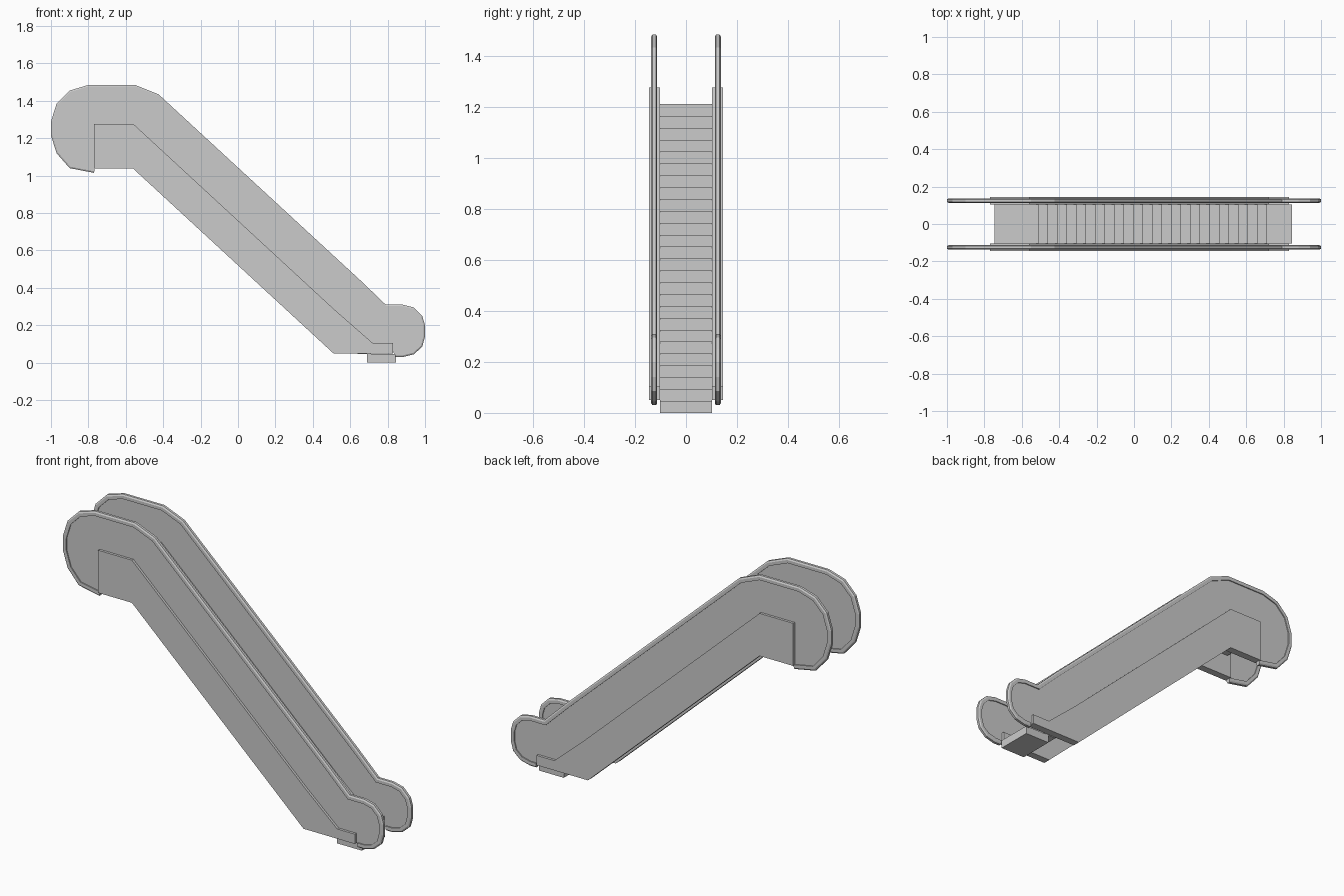
import bpy, bmesh
from mathutils import Vector

if "Cube" in bpy.data.objects:
    bpy.data.objects.remove(bpy.data.objects["Cube"])

# Handrail outline (x, z), clockwise from the upper return end to the lower one
RAIL = [(-.77, 1.015), (-.90, 1.04), (-.97, 1.12), (-1, 1.215), (-1, 1.29), (-.97, 1.385),
        (-.90, 1.455), (-.80, 1.485), (-.55, 1.485), (-.425, 1.435), (.66, .435), (.79, .31),
        (.88, .31), (.94, .295), (.985, .25), (1, .2), (1, .14), (.985, .085),
        (.94, .045), (.88, .03), (.84, .03)]
SKIRT = [(-.77, 1.277), (-.56, 1.277), (.52, .28), (.72, .105), (.83, .105),
         (.83, .05), (.51, .05), (-.56, 1.037), (-.77, 1.037)]


def make_object(name, bm):
    bmesh.ops.recalc_face_normals(bm, faces=bm.faces)
    mesh = bpy.data.meshes.new(name)
    bm.to_mesh(mesh)
    bm.free()
    ob = bpy.data.objects.new(name, mesh)
    bpy.context.collection.objects.link(ob)
    return ob


def mirror_y(ob):
    mod = ob.modifiers.new("other_side", 'MIRROR')
    mod.use_axis = (False, True, False)


def plate(name, pts, y0, y1):
    bm = bmesh.new()
    face = bm.faces.new([bm.verts.new((x, y0, z)) for x, z in pts])
    ext = bmesh.ops.extrude_face_region(bm, geom=[face])
    verts = [v for v in ext['geom'] if isinstance(v, bmesh.types.BMVert)]
    bmesh.ops.translate(bm, verts=verts, vec=(0, y1 - y0, 0))
    return make_object(name, bm)


def inset(pts, d):
    """Mitred inward offset of an open clockwise path."""
    p = [Vector(q) for q in pts]
    normals = []
    for a, b in zip(p, p[1:]):
        t = (b - a).normalized()
        normals.append(Vector((t.y, -t.x)))
    out = []
    for i, q in enumerate(p):
        n0, n1 = normals[max(i - 1, 0)], normals[min(i, len(normals) - 1)]
        out.append(q + (n0 + n1) * d / (1 + n0.dot(n1)))
    return out


def box(name, x0, x1, z0, z1, half):
    return plate(name, [(x0, z0), (x1, z0), (x1, z1), (x0, z1)], -half, half)


# Side skirts
mirror_y(plate("side_skirt", SKIRT, .103, .145))

# Balustrade panels, their lower edge hidden inside the skirts
panel = [tuple(q) for q in inset(RAIL, .012)]
panel += [(.82, .07), (.53, .09), (-.55, 1.08), (-.76, 1.08)]
mirror_y(plate("balustrade_panel", panel, .119, .131))

# Handrails: a chamfered section swept along the outline
section = [(0, -.007), (0, .007), (.008, .012), (.025, .012), (.025, -.012), (.008, -.012)]
bm = bmesh.new()
loops = [[bm.verts.new((q.x, .125 + y, q.y)) for q in inset(RAIL, d)] for d, y in section]
for k, a in enumerate(loops):
    b = loops[(k + 1) % len(loops)]
    for i in range(len(RAIL) - 1):
        bm.faces.new((a[i], a[i + 1], b[i + 1], b[i]))
for end in (0, -1):
    bm.faces.new([loop[end] for loop in loops])
mirror_y(make_object("handrail", bm))

# Landings and steps
HALF, STEPS = .103, 24
RISE, RUN = 1.212 / 26, 1.22 / STEPS
box("lower_landing", .69, .845, 0, RISE, HALF)
for i in range(1, STEPS + 1):
    front = .71 - (i - 1) * RUN
    box(f"step_{i:02d}", front - RUN - .02, front, i * RISE, (i + 1) * RISE, HALF)
box("upper_landing", -.745, -.51, 25 * RISE, 26 * RISE, HALF)
